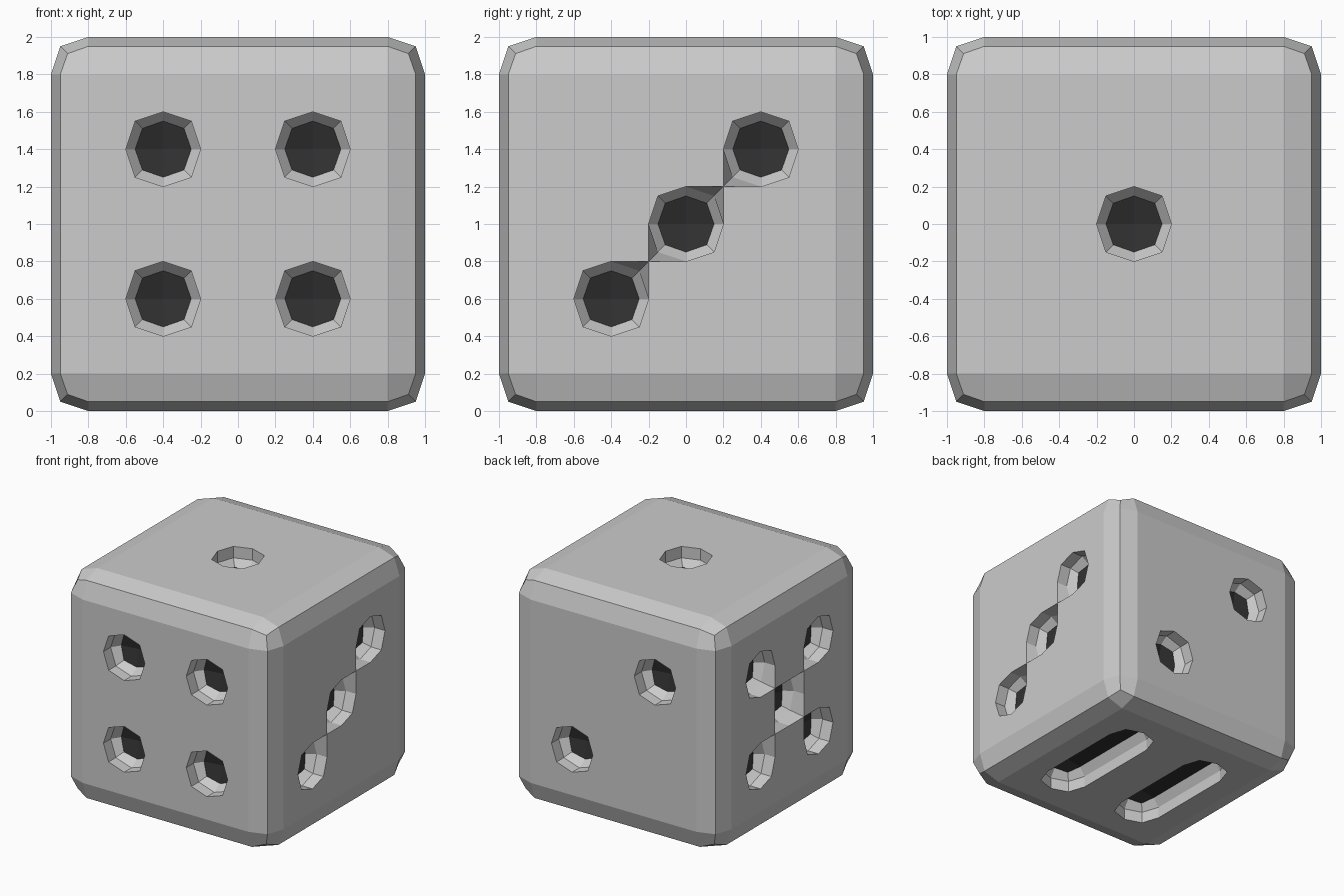
import bpy, bmesh
from mathutils import Vector

if "Cube" in bpy.data.objects:
    bpy.data.objects.remove(bpy.data.objects["Cube"])

CELL = 0.4      # the die is a 5 x 5 x 5 cell cube
DEPTH = 0.2     # pip depth

X, Y, Z = Vector((1, 0, 0)), Vector((0, 1, 0)), Vector((0, 0, 1))
CORNERS = [(-1, -1), (-1, 1), (1, -1), (1, 1)]

# each side: outward normal, two in-plane axes, pits as groups of cells
SIDES = [
    (Z, X, Y, [[(0, 0)]]),                                        # top: one
    (Y, X, Z, [[(1, -1)], [(-1, 1)]]),                            # back: two
    (X, Y, Z, [[(-1, -1)], [(0, 0)], [(1, 1)]]),                  # right: three
    (-Y, X, Z, [[c] for c in CORNERS]),                           # front: four
    (-X, Y, Z, [[c] for c in CORNERS + [(0, 0)]]),                # left: five
    (-Z, X, Y, [[(s, t) for t in (-1, 0, 1)] for s in (-1, 1)]),  # bottom: two rows of three
]

bm = bmesh.new()
bmesh.ops.create_cube(bm, size=2)
bmesh.ops.subdivide_edges(bm, edges=bm.edges[:], cuts=4, use_grid_fill=True)
crease = bm.edges.layers.float.new("crease_edge")


def face_at(point):
    return min(bm.faces, key=lambda f: (f.calc_center_median() - point).length)


def sink(faces, normal):
    """Replace a group of faces with a sharp-rimmed pit that has a dark floor."""
    low = {v: bm.verts.new(v.co - normal * DEPTH)
           for v in dict.fromkeys(v for f in faces for v in f.verts)}
    for f in faces:
        for loop in f.loops:
            if all(g in faces for g in loop.edge.link_faces):
                continue
            loop.edge[crease] = 1.0
    walls = [(l.vert, l.link_loop_next.vert) for f in faces for l in f.loops
             if l.edge[crease] > 0.5]
    floors = [[low[v] for v in f.verts] for f in faces]
    for a, b in walls:
        bm.faces.new((a, b, low[b], low[a]))
    for verts in floors:
        bm.faces.new(verts).material_index = 1
    bmesh.ops.delete(bm, geom=faces, context='FACES')


# pips
for n, u, v, pits in SIDES:
    for cells in pits:
        sink([face_at(n + (u * i + v * j) * CELL) for i, j in cells], n)

bmesh.ops.translate(bm, verts=bm.verts[:], vec=(0, 0, 1))
mesh = bpy.data.meshes.new("die")
bm.to_mesh(mesh)
bm.free()

# grey body, dark pip floors
dark = bpy.data.materials.new("pip_black")
dark.diffuse_color = (0.03, 0.03, 0.03, 1)
dark.use_nodes = True
dark.node_tree.nodes["Principled BSDF"].inputs["Base Color"].default_value = dark.diffuse_color
mesh.materials.append(None)
mesh.materials.append(dark)

die = bpy.data.objects.new("die", mesh)
bpy.context.collection.objects.link(die)

# one rounding step softens the outer edges and pit bottoms
sub = die.modifiers.new("rounding", 'SUBSURF')
sub.levels = sub.render_levels = 1
sub.use_limit_surface = False
